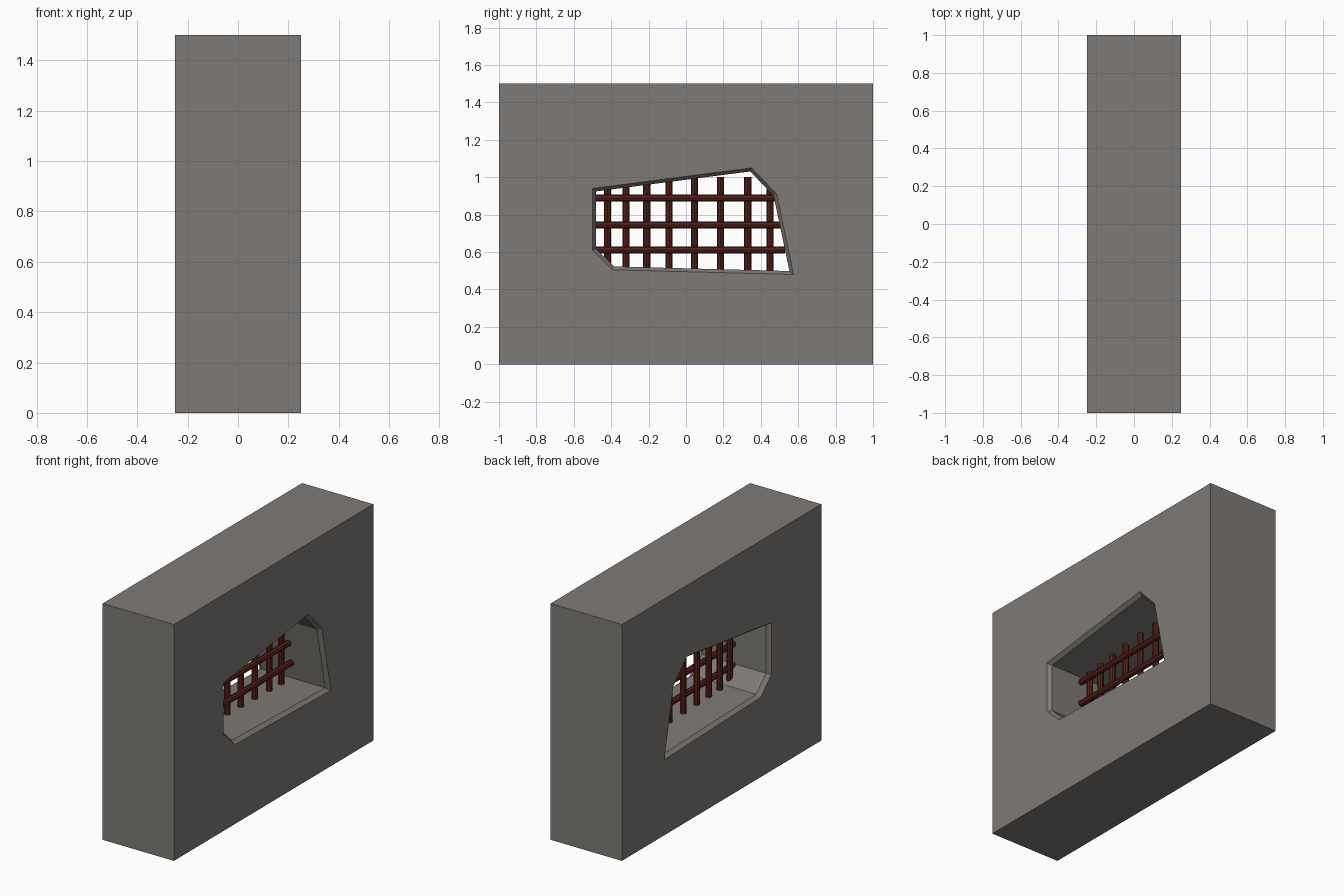
import bpy, bmesh, math
from mathutils import Vector

if "Cube" in bpy.data.objects:
    bpy.data.objects.remove(bpy.data.objects["Cube"])


def material(name, rgb):
    m = bpy.data.materials.new(name)
    m.diffuse_color = (*rgb, 1)
    m.use_nodes = True
    m.node_tree.nodes["Principled BSDF"].inputs["Base Color"].default_value = m.diffuse_color
    return m


stone = material("grey stone", (0.21, 0.195, 0.18))
rust = material("rusty iron", (0.09, 0.016, 0.010))

# Irregular opening outline (y, z), and the same outline pulled in for the chamfer
OPENING = [(-0.50, 0.94), (0.35, 1.05), (0.485, 0.91),
           (0.575, 0.48), (-0.39, 0.505), (-0.50, 0.61)]


def inset(points, d):
    result, n = [], len(points)
    for i in range(n):
        a, b, c = (Vector(points[(i + k) % n]) for k in (-1, 0, 1))
        u, v = (b - a).normalized(), (c - b).normalized()
        n1, n2 = Vector((u.y, -u.x)), Vector((v.y, -v.x))
        m = (n1 + n2).normalized()
        result.append(b + m * d / m.dot(n1))
    return result


def build_wall():
    bm = bmesh.new()
    corners = [(-1, 0), (1, 0), (1, 1.5), (-1, 1.5)]
    narrow = inset(OPENING, 0.018)

    def loop(x, pts):
        return [bm.verts.new((x, y, z)) for y, z in pts]

    def bridge(a, b):
        for i in range(len(a)):
            j = (i + 1) % len(a)
            bm.faces.new((a[i], a[j], b[j], b[i]))

    def edges(ring):
        return [bm.edges.get((ring[i], ring[i - 1])) for i in range(len(ring))]

    outer = [loop(x, corners) for x in (-0.25, 0.25)]
    bridge(*outer)
    # chamfered tunnel through the wall
    tunnel = [loop(x, p) for x, p in ((-0.25, OPENING), (-0.225, narrow),
                                      (0.225, narrow), (0.25, OPENING))]
    for a, b in zip(tunnel, tunnel[1:]):
        bridge(a, b)
    # faces around the opening
    for big, hole in ((outer[0], tunnel[0]), (outer[1], tunnel[-1])):
        bmesh.ops.triangle_fill(bm, edges=edges(big) + edges(hole), use_beauty=True)
    bmesh.ops.recalc_face_normals(bm, faces=bm.faces)
    me = bpy.data.meshes.new("stone_wall")
    bm.to_mesh(me)
    bm.free()
    me.materials.append(stone)
    bpy.context.collection.objects.link(bpy.data.objects.new("stone_wall", me))


def bar(name, start, end, radius=0.019):
    a, b = Vector(start), Vector(end)
    bpy.ops.mesh.primitive_cylinder_add(vertices=8, radius=radius, depth=(b - a).length,
                                        location=(a + b) / 2)
    o = bpy.context.object
    o.name = name
    o.rotation_euler = (b - a).to_track_quat('Z', 'Y').to_euler()
    o.data.materials.append(rust)


build_wall()

# Grille of crossing bars
for y in (-0.42, -0.32, -0.21, -0.09, 0.045, 0.185, 0.33, 0.45):
    bar("vertical_bar", (-0.012, y, 0.47), (-0.012, y, 1.0))
for z in (0.89, 0.745, 0.61):
    bar("horizontal_bar", (0.005, -0.51, z), (0.005, 0.53, z))
